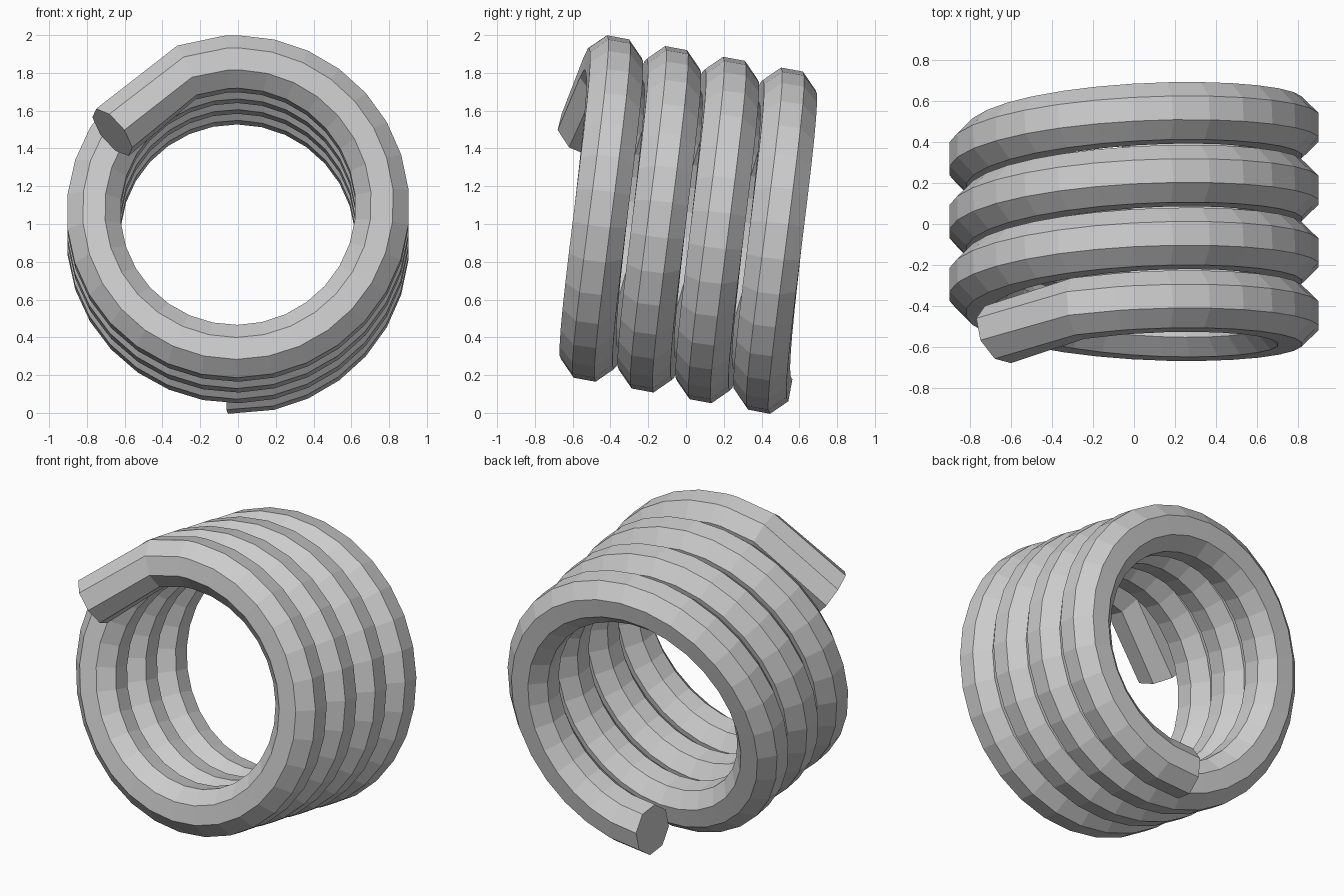
import bpy, bmesh, math
from mathutils import Vector, Matrix

if "Cube" in bpy.data.objects:
    bpy.data.objects.remove(bpy.data.objects["Cube"])

R, PITCH, TUBE, SIDES, STEPS = 0.765, 0.312, 0.154, 8, 30
TILT = Matrix.Rotation(math.radians(-10.5), 3, 'X')
ORIGIN = Vector((0, 0.549, 0.897))


def radial(t):
    # t counts turns from the bottom, running right, then over the top
    a = 2 * math.pi * t
    return Vector((math.sin(a), 0, -math.cos(a)))


def point(t):
    return ORIGIN + TILT @ (radial(t) * R + Vector((0, -PITCH * t, 0)))


# Coil stations: dense turns, then a coarse straight tail at the front
ts = [-0.01] + [i / STEPS for i in range(1, int(3.5 * STEPS) + 1)]
ts += [3.5 + 5 / 360, 3.5 + 21 / 360]
stations = []
for t in ts:
    tangent = (point(t + 0.002) - point(t - 0.002)).normalized()
    stations.append((point(t), tangent, TILT @ radial(t)))
end = Vector((-0.665, -0.54, 1.485))
stations.append((end, Vector((-0.72, -0.38, -0.58)).normalized(),
                 TILT @ radial(3.5 + 52 / 360)))

# Sweep an octagon along the coil
bm = bmesh.new()
rings = []
for p, tan, rad in stations:
    out = (rad - tan * rad.dot(tan)).normalized()
    side = tan.cross(out)
    ring = []
    for k in range(SIDES):
        a = 2 * math.pi * (k + 0.5) / SIDES
        ring.append(bm.verts.new(p + TUBE * (out * math.cos(a) + side * math.sin(a))))
    rings.append(ring)
for r0, r1 in zip(rings, rings[1:]):
    for k in range(SIDES):
        j = (k + 1) % SIDES
        bm.faces.new((r0[k], r0[j], r1[j], r1[k]))

# End caps
bm.faces.new(rings[0][::-1])
bm.faces.new(rings[-1])
bmesh.ops.recalc_face_normals(bm, faces=bm.faces)

mesh = bpy.data.meshes.new("spring_coil")
bm.to_mesh(mesh)
bm.free()
bpy.context.collection.objects.link(bpy.data.objects.new("spring_coil", mesh))
